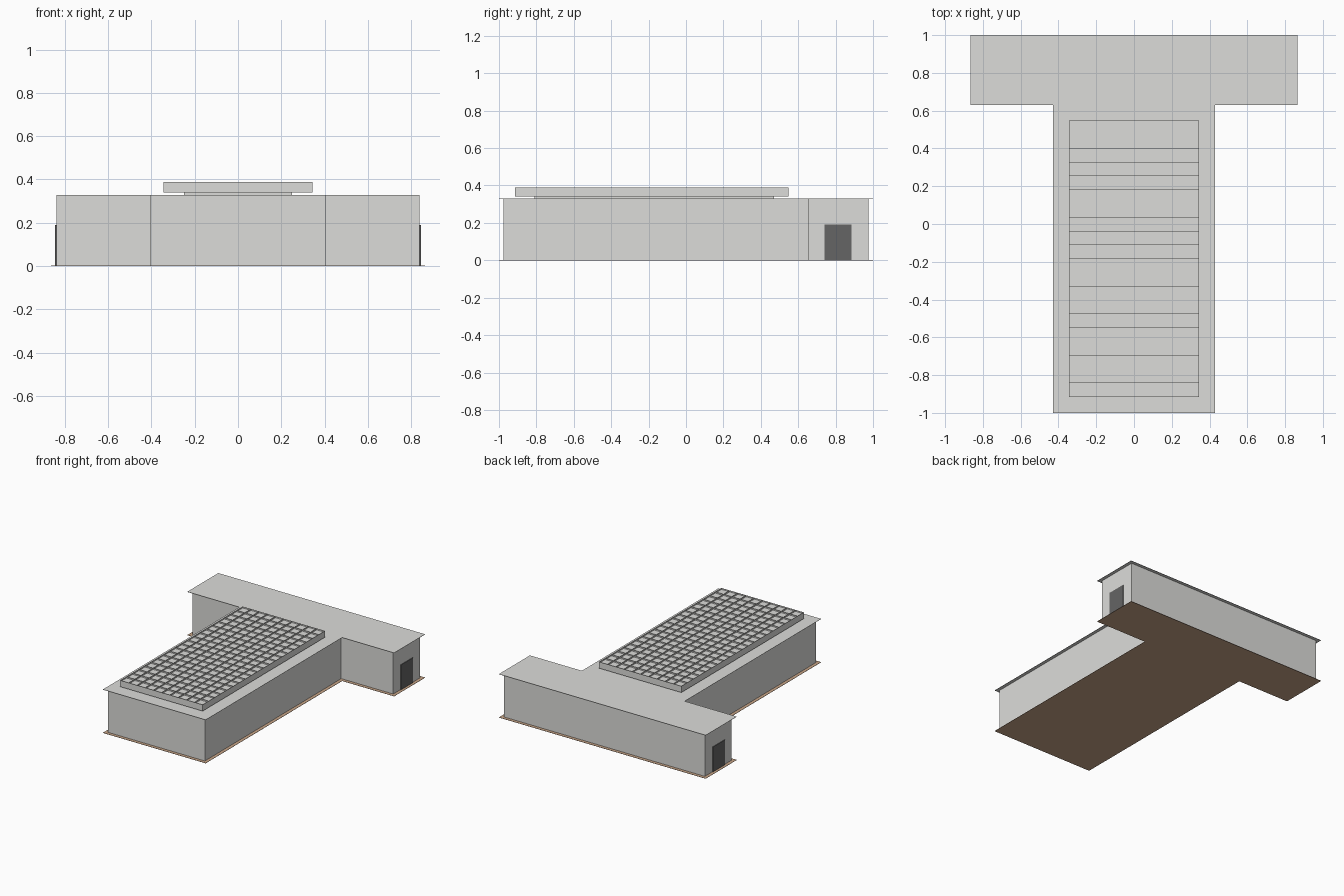
import bpy
import bmesh

cube = bpy.data.objects.get("Cube")
if cube:
    bpy.data.objects.remove(cube, do_unlink=True)


def make_material(name, rgb):
    mat = bpy.data.materials.new(name)
    mat.use_nodes = True
    mat.diffuse_color = (*rgb, 1)
    mat.node_tree.nodes["Principled BSDF"].inputs["Base Color"].default_value = (*rgb, 1)
    return mat


concrete = make_material("pale_concrete", (0.72, 0.72, 0.70))
door_grey = make_material("dark_door_grey", (0.13, 0.13, 0.13))
earth = make_material("brown_ground", (0.58, 0.38, 0.25))


def finish(name, bm, mat):
    bmesh.ops.recalc_face_normals(bm, faces=bm.faces)
    mesh = bpy.data.meshes.new(name)
    bm.to_mesh(mesh)
    bm.free()
    mesh.materials.append(mat)
    obj = bpy.data.objects.new(name, mesh)
    bpy.context.collection.objects.link(obj)
    return obj


def add_box(bm, low, high):
    verts = bmesh.ops.create_cube(bm, size=1)["verts"]
    for v in verts:
        for i in range(3):
            v.co[i] = low[i] if v.co[i] < 0 else high[i]


def box(name, low, high, mat):
    bm = bmesh.new()
    add_box(bm, low, high)
    return finish(name, bm, mat)


def tee_prism(name, inset, z0, z1, mat):
    """T-shaped plan, extruded; inset pulls every edge inward."""
    wide, stem = 0.865 - inset, 0.43 - inset
    back, front, shoulder = 1 - inset, inset - 1, 0.63 + inset
    half = [(stem, front), (stem, shoulder), (wide, shoulder), (wide, back)]
    outline = half + [(-x, y) for x, y in reversed(half)]
    bm = bmesh.new()
    face = bm.faces.new([bm.verts.new((x, y, z0)) for x, y in outline])
    top = bmesh.ops.extrude_face_region(bm, geom=[face])["geom"]
    for v in top:
        if isinstance(v, bmesh.types.BMVert):
            v.co.z = z1
    return finish(name, bm, mat)


# Ground sheet, walls and overhanging roof sheet
tee_prism("ground_sheet", 0, 0, 0.002, earth)
tee_prism("walls", 0.025, 0.002, 0.327, concrete)
tee_prism("roof_sheet", 0, 0.327, 0.329, concrete)

# Double doors at both ends of the cross wing
for side, label in ((1, "left"), (-1, "right")):
    xs = sorted((side * 0.839, side * 0.845))
    for part, y0, y1 in (("front", 0.74, 0.812), ("back", 0.813, 0.885)):
        box(f"{label}_door_{part}_leaf", (xs[0], y0, 0.002), (xs[1], y1, 0.19), door_grey)

# Raised skylight: recessed curb and panel
X, Y0, Y1, TOP = 0.345, -0.915, 0.548, 0.388
box("skylight_curb", (-0.25, -0.81, 0.329), (0.25, 0.47, 0.34), concrete)
box("skylight_panel", (-X, Y0, 0.34), (X, Y1, TOP - 0.01), concrete)

# Thin upright fins dividing the panel into cells
COLS, ROWS, T = 10, 20, 0.002
bm = bmesh.new()
for i in range(COLS + 1):
    x = -X + (2 * X - T) * i / COLS
    add_box(bm, (x, Y0, TOP - 0.01), (x + T, Y1, TOP))
for j in range(ROWS + 1):
    y = Y0 + (Y1 - Y0 - T) * j / ROWS
    add_box(bm, (-X, y, TOP - 0.01), (X, y + T, TOP))
finish("skylight_fins", bm, concrete)
